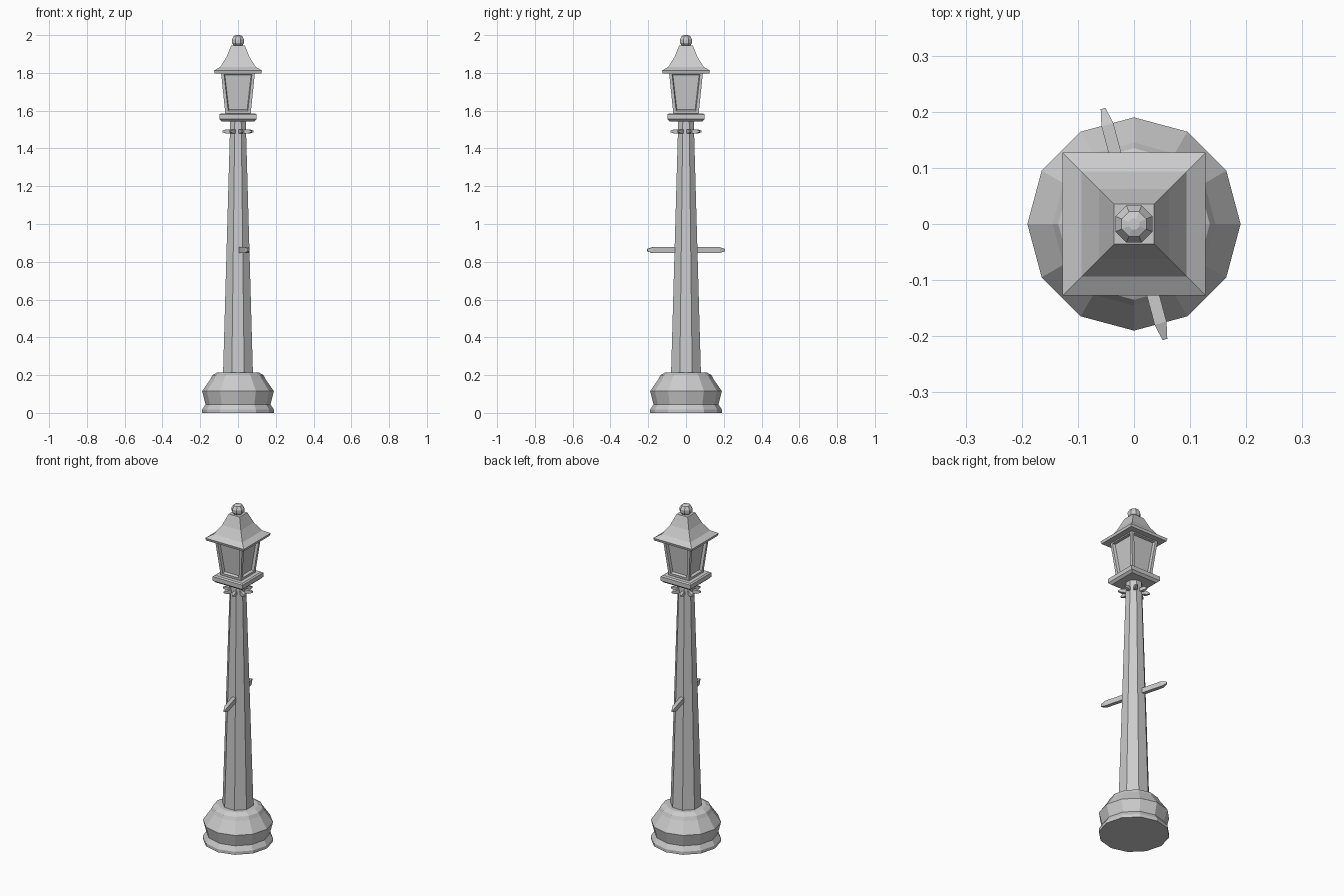
import bpy, bmesh
from math import pi, cos, sin, radians
from mathutils import Vector, Matrix

if "Cube" in bpy.data.objects:
    bpy.data.objects.remove(bpy.data.objects["Cube"])


def finish(name, bm):
    bmesh.ops.recalc_face_normals(bm, faces=bm.faces)
    me = bpy.data.meshes.new(name)
    bm.to_mesh(me)
    bm.free()
    ob = bpy.data.objects.new(name, me)
    bpy.context.collection.objects.link(ob)
    return ob


def turned(bm, profile, sides, flat_front=True):
    """Stack of regular polygons; flat_front profiles give the half width across flats."""
    k = 1 / cos(pi / sides) if flat_front else 1
    off = pi / sides if flat_front else 0
    rings = [[bm.verts.new((r * k * cos(off + 2 * pi * i / sides),
                            r * k * sin(off + 2 * pi * i / sides), z))
              for i in range(sides)] for r, z in profile]
    side_faces = []
    for a, b in zip(rings, rings[1:]):
        for i in range(sides):
            j = (i + 1) % sides
            side_faces.append(bm.faces.new((a[i], a[j], b[j], b[i])))
    bm.faces.new(rings[0][::-1])
    bm.faces.new(rings[-1])
    return side_faces


def turned_object(name, profile, sides, flat_front=True):
    bm = bmesh.new()
    turned(bm, profile, sides, flat_front)
    return finish(name, bm)


def prong(name, start, end, width, height, z, angle):
    """Bar pointing outward with a tapered tip."""
    bm = bmesh.new()
    tip = min(0.03, (end - start) * 0.35)
    rings = []
    for x, s in ((start, 1), (end - tip, 1), (end, 0.4)):
        w, h = width / 2 * s, height / 2 * s
        rings.append([bm.verts.new((x, y, zz)) for y, zz in
                      ((-w, -h), (w, -h), (w, h), (-w, h))])
    for a, b in zip(rings, rings[1:]):
        for i in range(4):
            j = (i + 1) % 4
            bm.faces.new((a[i], a[j], b[j], b[i]))
    bm.faces.new(rings[0])
    bm.faces.new(rings[-1])
    bm.transform(Matrix.Translation((0, 0, z)) @ Matrix.Rotation(angle, 4, 'Z'))
    return finish(name, bm)


# Twelve-sided base and tapered octagonal pole
turned_object("base", [(0.19, 0), (0.19, 0.018), (0.172, 0.045), (0.19, 0.115),
                       (0.145, 0.18), (0.135, 0.2), (0.108, 0.215)], 12, False)
turned_object("pole", [(0.079, 0.21), (0.041, 1.55)], 8)

# Ladder rest arms and collar prongs
for i in range(2):
    prong(f"rest_arm_{i}", 0.04, 0.213, 0.022, 0.03, 0.862, radians(-75 + 180 * i))
for i in range(8):
    prong(f"collar_prong_{i}", 0.03, 0.085, 0.018, 0.02, 1.49, radians(-75 + 45 * i))

# Square lantern platform
turned_object("lantern_platform", [(0.085, 1.543), (0.098, 1.555), (0.098, 1.58),
                                   (0.09, 1.586)], 4)

# Lantern body with recessed windows
bm = bmesh.new()
panes = turned(bm, [(0.067, 1.583), (0.09, 1.805)], 4)
bmesh.ops.recalc_face_normals(bm, faces=bm.faces)
bmesh.ops.inset_individual(bm, faces=panes, thickness=0.022)
bmesh.ops.inset_individual(bm, faces=panes, thickness=0.006, depth=-0.015)
finish("lantern_body", bm)

# Flared roof and ball finial
turned_object("roof", [(0.123, 1.797), (0.127, 1.812), (0.094, 1.832),
                       (0.062, 1.882), (0.036, 1.945)], 4)
turned_object("finial", [(0.02, 1.942), (0.032, 1.958), (0.033, 1.976),
                         (0.022, 1.995), (0.01, 2.0)], 8)
